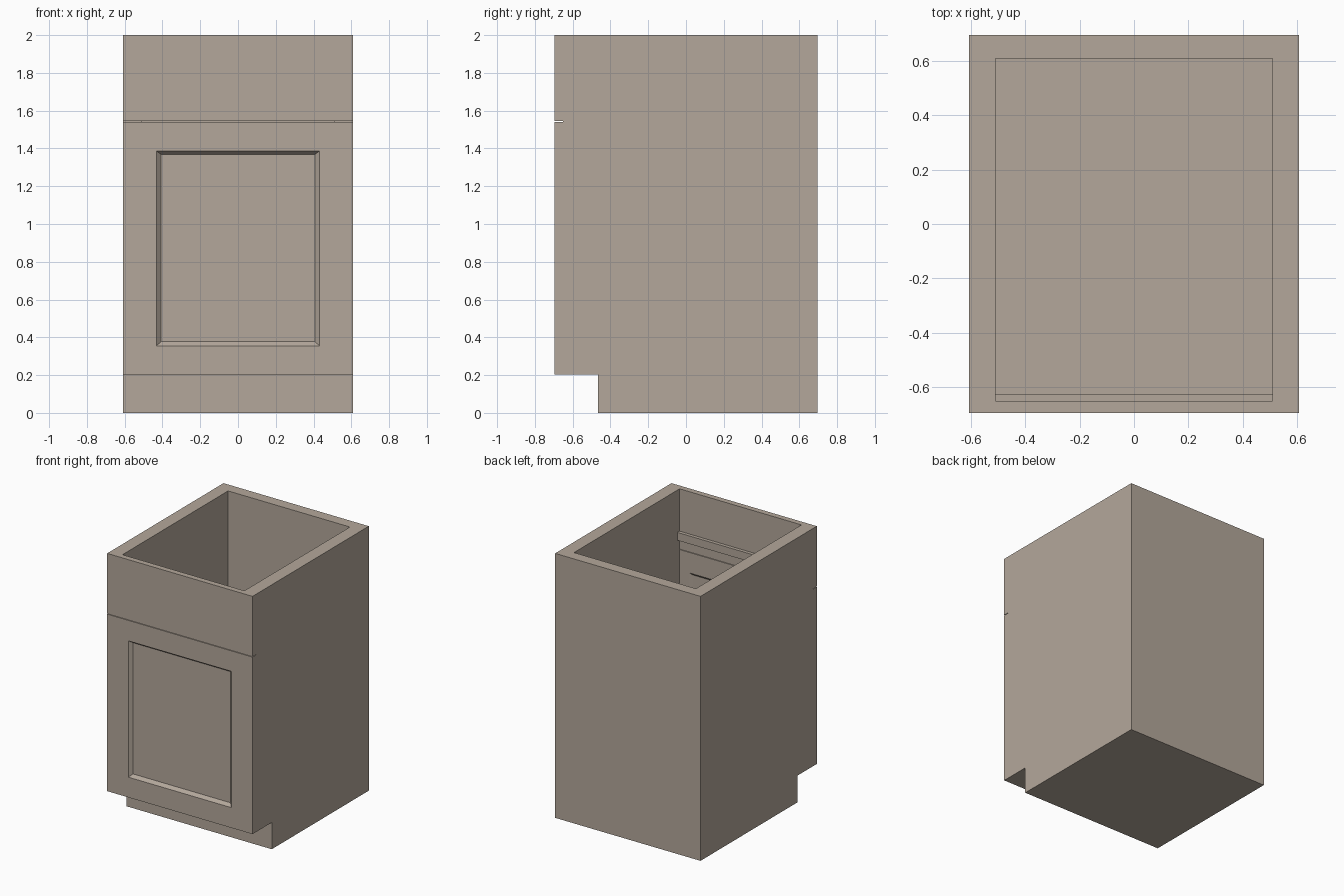
import bpy, bmesh

if "Cube" in bpy.data.objects:
    bpy.data.objects.remove(bpy.data.objects["Cube"])

W, D = 0.608, 0.695        # half width, half depth
FACE = -0.652              # plane where the front panels meet the carcass
BASE = 0.202               # top of the toe kick

paint = bpy.data.materials.new("taupe_paint")
paint.diffuse_color = (0.455, 0.39, 0.328, 1)
paint.use_nodes = True
paint.node_tree.nodes["Principled BSDF"].inputs["Base Color"].default_value = paint.diffuse_color


def make(name, verts, faces):
    mesh = bpy.data.meshes.new(name)
    mesh.from_pydata(verts, [], faces)
    bm = bmesh.new()
    bm.from_mesh(mesh)
    bmesh.ops.recalc_face_normals(bm, faces=bm.faces)
    bm.to_mesh(mesh)
    bm.free()
    mesh.materials.append(paint)
    obj = bpy.data.objects.new(name, mesh)
    bpy.context.collection.objects.link(obj)
    return obj


def loft(name, loops):
    """Join matching vertex loops and cap both ends."""
    n = len(loops[0])
    verts = [v for loop in loops for v in loop]
    faces = [list(range(n)), list(range(len(verts) - n, len(verts)))]
    for k in range(len(loops) - 1):
        for i in range(n):
            j = (i + 1) % n
            faces.append([k * n + i, k * n + j, (k + 1) * n + j, (k + 1) * n + i])
    return make(name, verts, faces)


def rect(half_w, z0, z1, y):
    return [(-half_w, y, z0), (half_w, y, z0), (half_w, y, z1), (-half_w, y, z1)]


def box(name, half_w, y0, y1, z0, z1):
    return loft(name, [rect(half_w, z0, z1, y0), rect(half_w, z0, z1, y1)])


# Carcass: side profile with toe kick, hollowed from the top and front
profile = [(-0.465, 0), (D, 0), (D, 2), (FACE, 2), (FACE, BASE), (-0.465, BASE)]
carcass = loft("carcass", [[(x, y, z) for y, z in profile] for x in (-W, W)])
cutter = box("interior_cutter", 0.51, -0.9, 0.61, 0.30, 2.2)
cutter.hide_render = True
mod = carcass.modifiers.new("hollow", 'BOOLEAN')
mod.operation = 'DIFFERENCE'
mod.solver = 'EXACT'
mod.object = cutter
bpy.context.view_layer.objects.active = carcass
bpy.ops.object.modifier_apply(modifier=mod.name)
bpy.data.objects.remove(cutter)

# Door: frame with a bevelled recess on both faces
loft("door", [
    rect(0.408, 0.377, 1.369, -0.672),
    rect(0.431, 0.355, 1.386, -D),
    rect(W, BASE, 1.5405, -D),
    rect(W, BASE, 1.5405, FACE),
    rect(0.431, 0.355, 1.386, FACE),
    rect(0.408, 0.377, 1.369, -0.668),
])

# Drawer front above the narrow gap
box("drawer_front", W, -D, FACE, 1.5445, 2.0)

# Rail across the inside of the front
box("inner_rail", 0.51, FACE, -0.626, 1.62, 1.68)
